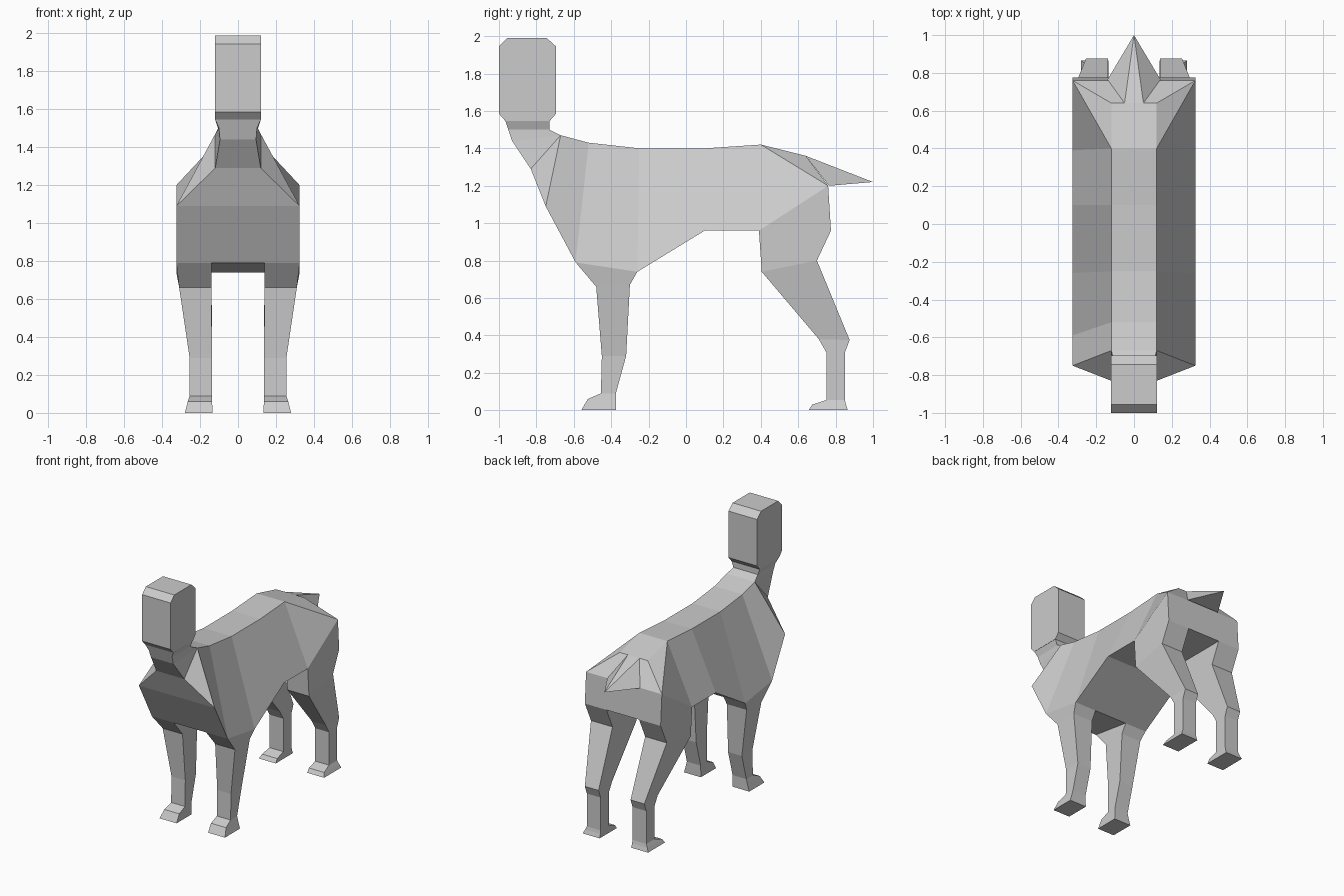
import bpy, bmesh

if "Cube" in bpy.data.objects:
    bpy.data.objects.remove(bpy.data.objects["Cube"])

grey = bpy.data.materials.new("light_grey")
grey.diffuse_color = (0.6, 0.6, 0.6, 1)
grey.use_nodes = True
grey.node_tree.nodes["Principled BSDF"].inputs["Base Color"].default_value = grey.diffuse_color


def finish(name, bm):
    bmesh.ops.remove_doubles(bm, verts=bm.verts[:], dist=0.0005)
    bmesh.ops.recalc_face_normals(bm, faces=bm.faces[:])
    mesh = bpy.data.meshes.new(name)
    bm.to_mesh(mesh)
    bm.free()
    mesh.materials.append(grey)
    obj = bpy.data.objects.new(name, mesh)
    bpy.context.collection.objects.link(obj)
    return obj


def face(bm, pts):
    """Add a face, dropping repeated corners."""
    pts = [p for i, p in enumerate(pts) if p not in pts[:i]]
    if len(pts) > 2:
        bm.faces.new([bm.verts.new(p) for p in pts])


def both_sides(bm, pts):
    face(bm, pts)
    face(bm, [(-x, y, z) for x, y, z in reversed(pts)])


def across(bm, a, b):
    """Strip between edge a-b and its mirror image."""
    face(bm, [a, b, (-b[0], b[1], b[2]), (-a[0], a[1], a[2])])


# Torso and neck: pairs of (ridge point, underside point) from neck to hips
withers = (.12, -.67, 1.47)
stations = [
    ((.12, -.73, 1.545), (.12, -.965, 1.545)),
    ((.105, -.73, 1.50), (.10, -.95, 1.50)),
    (withers, (.095, -.93, 1.44)),
    (withers, (.12, -.83, 1.29)),
    (withers, (.325, -.75, 1.09)),
    ((.12, -.52, 1.43), (.325, -.59, .79)),
    ((.12, -.25, 1.40), (.325, -.26, .74)),
    ((.12, .10, 1.40), (.325, .10, .96)),
    ((.12, .40, 1.42), (.325, .39, .96)),
]
bm = bmesh.new()
for (r0, u0), (r1, u1) in zip(stations, stations[1:]):
    both_sides(bm, [r0, r1, u1, u0])
    if r0 != r1:
        across(bm, r0, r1)
    across(bm, u0, u1)
across(bm, *stations[0])

# Rump
hip_top, hip_low = stations[-1]
croup, point, seat = (.12, .64, 1.36), (.325, .76, 1.20), (.325, .775, .96)
both_sides(bm, [hip_top, croup, point])
both_sides(bm, [hip_top, point, hip_low])
both_sides(bm, [hip_low, point, seat])
for a, b in ((hip_top, croup), (croup, point), (point, seat), (seat, hip_low)):
    across(bm, a, b)
finish("body", bm)

# Head: bevelled outline extruded sideways
outline = [(-.965, 1.545), (-1, 1.585), (-1, 1.945), (-.955, 1.99),
           (-.745, 1.99), (-.695, 1.945), (-.695, 1.585), (-.73, 1.545)]
bm = bmesh.new()
pts = [(.122, y, z) for y, z in outline]
both_sides(bm, pts)
for i, p in enumerate(pts):
    across(bm, p, pts[i - 1])
finish("head", bm)

# Tail: flattened spike
bm = bmesh.new()
tip, top, low = (0, 1.0, 1.22), (.05, .64, 1.36), (.14, .765, 1.20)
both_sides(bm, [top, low, tip])
face(bm, [top, tip, (-.05, .64, 1.36)])
face(bm, [low, tip, (-.14, .765, 1.20)])
across(bm, top, low)
finish("tail", bm)


def legs(name, rows):
    """Loft rows of (front y, z, back y, z, inner x, outer x) on both sides."""
    for side, s in (("right", 1), ("left", -1)):
        bm = bmesh.new()
        rings = [[(s * xi, fy, fz), (s * xo, fy, fz), (s * xo, by, bz), (s * xi, by, bz)]
                 for fy, fz, by, bz, xi, xo in rows]
        for a, b in zip(rings, rings[1:]):
            for i in range(4):
                j = (i + 1) % 4
                face(bm, [a[i], a[j], b[j], b[i]])
        face(bm, rings[0])
        face(bm, rings[-1])
        finish(f"{side}_{name}", bm)


legs("front_leg", [
    (-.59, .79, -.26, .74, .14, .325),
    (-.48, .66, -.30, .67, .14, .31),
    (-.45, .29, -.32, .29, .137, .255),
    (-.455, .09, -.375, .09, .137, .255),
    (-.525, .06, -.375, .05, .136, .265),
    (-.56, 0, -.375, 0, .135, .28)])

legs("hind_leg", [
    (.39, .96, .775, .96, .14, .325),
    (.405, .74, .70, .80, .14, .325),
    (.71, .38, .875, .375, .137, .255),
    (.75, .31, .85, .31, .137, .255),
    (.75, .055, .85, .055, .137, .255),
    (.675, .03, .855, .03, .136, .267),
    (.655, 0, .865, 0, .135, .28)])
